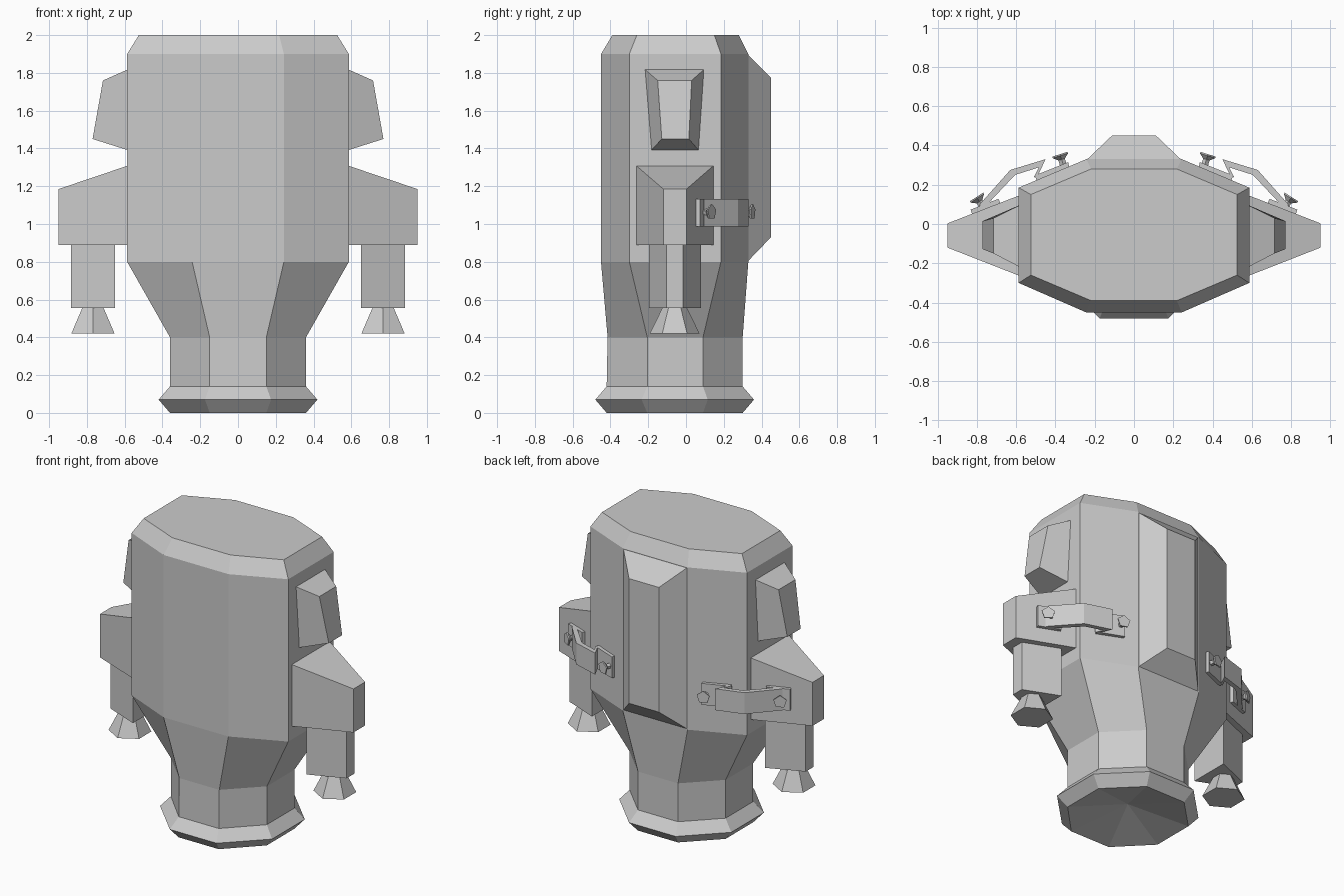
import bpy, bmesh, math
from mathutils import Vector

if "Cube" in bpy.data.objects:
    bpy.data.objects.remove(bpy.data.objects["Cube"])


def loft(name, rings, mirror=False, apex=None):
    """Skin a stack of equal-length rings; caps are flat, or the first meets at an apex."""
    bm = bmesh.new()
    loops = [[bm.verts.new(p) for p in ring] for ring in rings]
    n = len(loops[0])
    for a, b in zip(loops, loops[1:]):
        for i in range(n):
            j = (i + 1) % n
            bm.faces.new((a[i], a[j], b[j], b[i]))
    bm.faces.new(loops[-1])
    if apex:
        tip = bm.verts.new(apex)
        for i in range(n):
            bm.faces.new((loops[0][i], loops[0][(i + 1) % n], tip))
    else:
        bm.faces.new(loops[0])
    bmesh.ops.recalc_face_normals(bm, faces=bm.faces)
    mesh = bpy.data.meshes.new(name)
    bm.to_mesh(mesh)
    bm.free()
    ob = bpy.data.objects.new(name, mesh)
    bpy.context.collection.objects.link(ob)
    if mirror:
        ob.modifiers.new("Mirror", 'MIRROR').use_mirror_merge = False
    return ob


def octagon(z, half_x, flat_x, front, side_front, side_back, back):
    right = [(flat_x, front), (half_x, side_front), (half_x, side_back), (flat_x, back)]
    return [(x, y, z) for x, y in right] + [(-x, y, z) for x, y in reversed(right)]


def prism(name, outline, z0, z1):
    return loft(name, [[(x, y, z) for x, y in outline] for z in (z0, z1)], mirror=True)


def polygon_ring(center, axis, radius, sides, turn=0):
    """Regular polygon facing along axis."""
    q = Vector(axis).to_track_quat('Z', 'Y')
    angles = [turn + math.tau * i / sides for i in range(sides)]
    return [Vector(center) + q @ Vector((radius * math.cos(a), radius * math.sin(a), 0))
            for a in angles]


# Main body: tapered tank with flared, hollowed foot
loft("tank_body", [
    octagon(0.00, 0.36, 0.15, -0.42, -0.205, 0.09, 0.30),
    octagon(0.07, 0.42, 0.175, -0.48, -0.235, 0.115, 0.36),
    octagon(0.14, 0.36, 0.15, -0.42, -0.205, 0.09, 0.30),
    octagon(0.40, 0.36, 0.15, -0.415, -0.205, 0.09, 0.30),
    octagon(0.80, 0.587, 0.243, -0.45, -0.30, 0.185, 0.33),
    octagon(1.90, 0.587, 0.243, -0.45, -0.30, 0.185, 0.33),
    octagon(2.00, 0.525, 0.218, -0.39, -0.26, 0.15, 0.28),
], apex=(0, -0.06, 0.09))

# Bevelled hump on the back
loft("back_hump", [[(-w, y, lo), (w, y, lo), (w, y, hi), (-w, y, hi)]
                   for y, w, lo, hi in ((0.325, 0.243, 0.80, 1.90),
                                        (0.45, 0.112, 0.93, 1.775))])

# Upper side pads, wider at the top
loft("side_pad", [
    [(0.58, -0.22, 1.82), (0.58, 0.097, 1.82), (0.58, 0.068, 1.39), (0.58, -0.185, 1.39)],
    [(0.715, -0.15, 1.76), (0.715, 0.03, 1.76), (0.77, 0.015, 1.45), (0.77, -0.128, 1.45)],
], mirror=True)

# Outrigger blocks that carry the thrusters
loft("thruster_mount", [
    [(x, y0, 0.89), (x, y1, 0.89), (x, y1, top), (x, y0, top)]
    for x, y0, y1, top in ((0.58, -0.265, 0.147, 1.31), (0.95, -0.12, 0.003, 1.185))
], mirror=True)

# Thruster housings and six-sided nozzles
prism("thruster_housing",
      [(0.65, -0.197, ), (0.885, -0.102), (0.885, -0.017), (0.65, 0.08)], 0.555, 0.895)
loft("thruster_nozzle", [polygon_ring((0.768, -0.06, z), (0, 0, 1), r, 6, math.pi / 6)
                         for z, r in ((0.42, 0.132), (0.56, 0.063))], mirror=True)

# Bent straps bridging body and mounts
prism("strap", [(0.49, 0.245), (0.45, 0.33), (0.63, 0.275), (0.79, 0.095),
                (0.76, 0.085), (0.605, 0.25), (0.485, 0.288), (0.51, 0.237)], 0.988, 1.133)
prism("strap_body_tab", [(0.33, 0.29), (0.335, 0.315), (0.505, 0.247), (0.495, 0.22)],
      0.988, 1.133)
prism("strap_mount_tab", [(0.68, 0.105), (0.69, 0.128), (0.832, 0.073), (0.823, 0.05)],
      0.988, 1.133)

# Five-sided bolts with flared heads, one at each strap end
for label, base, axis in (("body", (0.358, 0.295, 1.063), (0.30, 0.95, 0)),
                          ("mount", (0.767, 0.085, 1.063), (0.55, 0.84, 0))):
    d = Vector(axis).normalized()
    loft(label + "_bolt", [polygon_ring(Vector(base) + d * h, d, r, 5, math.pi / 2)
                           for h, r in ((0, 0.018), (0.035, 0.018), (0.055, 0.043), (0.063, 0.043))],
         mirror=True)
